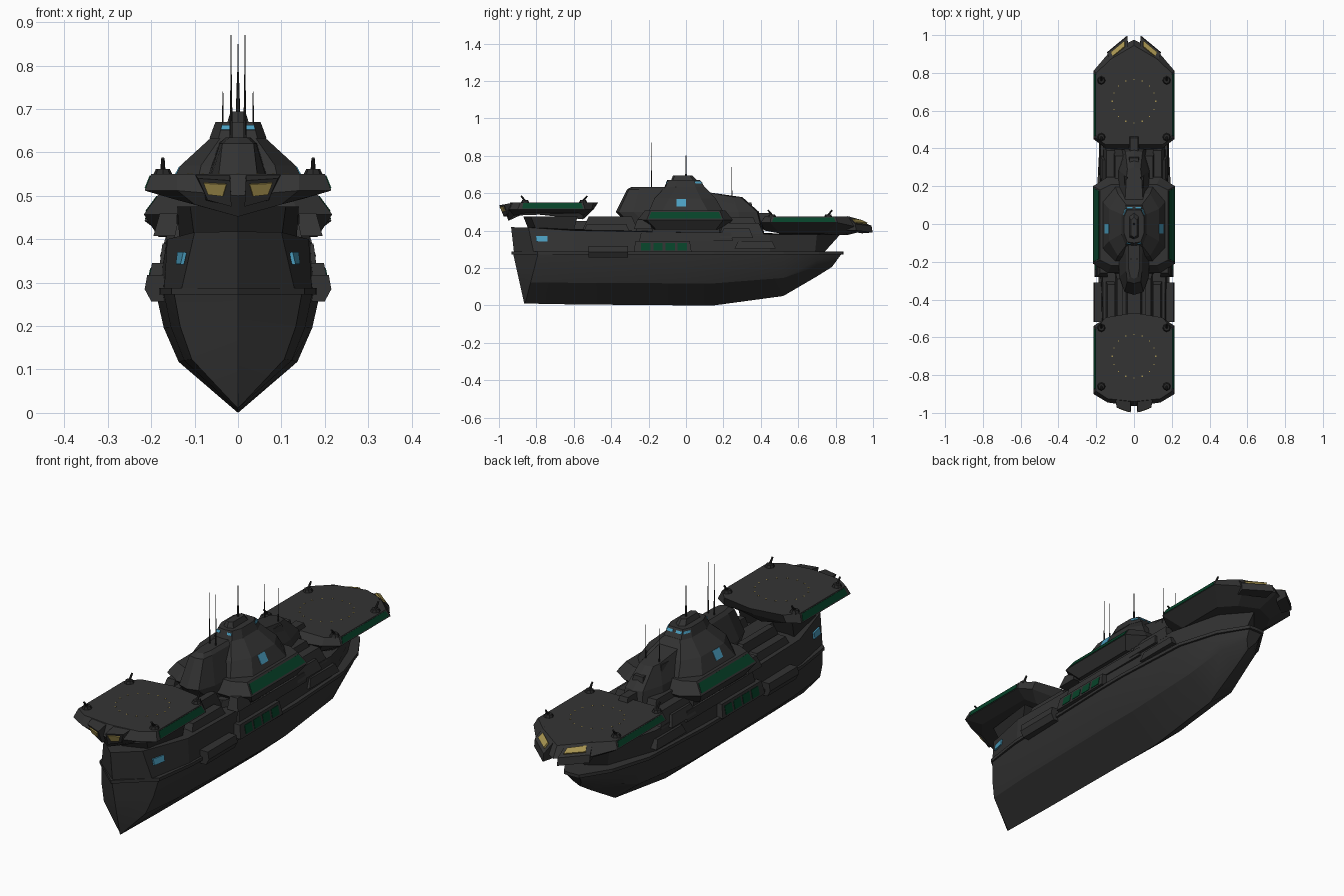
import bpy, bmesh, math
from mathutils import Vector


def mat(name, rgb):
    m = bpy.data.materials.new(name)
    m.diffuse_color = (*rgb, 1)
    return m


HULL = mat("hull_charcoal", (0.032, 0.032, 0.032))
DECK = mat("deck_charcoal", (0.034, 0.034, 0.034))
DARK = mat("dark_metal", (0.021, 0.021, 0.021))
GREEN = mat("green_panel", (0.002, 0.055, 0.022))
BLUE = mat("blue_glass", (0.07, 0.34, 0.52))
GOLD = mat("gold_lamp", (0.38, 0.29, 0.08))


def add(name, m, solids, mirror=False, caps=(True, True)):
    """Each solid is a list of rings of equal length, skinned together."""
    bm = bmesh.new()
    for s in (1, -1) if mirror else (1,):
        for rings in solids:
            vs = [[bm.verts.new((p[0] * s, p[1], p[2])) for p in r] for r in rings]
            n = len(vs[0])
            for a, b in zip(vs, vs[1:]):
                for i in range(n):
                    j = (i + 1) % n
                    bm.faces.new((a[i], a[j], b[j], b[i]))
            if caps[0]:
                bm.faces.new(vs[0][::-1])
            if caps[1]:
                bm.faces.new(vs[-1])
    bmesh.ops.remove_doubles(bm, verts=bm.verts, dist=2e-5)
    bmesh.ops.recalc_face_normals(bm, faces=bm.faces)
    me = bpy.data.meshes.new(name)
    bm.to_mesh(me)
    bm.free()
    me.materials.append(m)
    ob = bpy.data.objects.new(name, me)
    bpy.context.collection.objects.link(ob)
    return ob


def full(half):
    return half + [(-x, y, z) for x, y, z in reversed(half) if x > 1e-6]


def stack(name, m, levels):
    """Plan half-outlines (front to back) at rising heights, mirrored in x."""
    return add(name, m, [[full([(p[0], p[1], p[2] if len(p) > 2 else z) for p in h])
                          for z, h in levels]])


def block(x0, x1, y0, y1, z0, z1, ix=0.0, iy=0.0):
    """Box; ix moves the outer top edge in, iy shortens both top ends."""
    return [[(x0, y0, z0), (x1, y0, z0), (x1, y1, z0), (x0, y1, z0)],
            [(x0, y0 + iy, z1), (x1 - ix, y0 + iy, z1), (x1 - ix, y1 - iy, z1), (x0, y1 - iy, z1)]]


def plate(*pts, t=0.0018):
    """Thin slab lying on a quad."""
    v = [Vector(p) for p in pts]
    n = (v[1] - v[0]).cross(v[2] - v[0]).normalized() * t
    return [[p - n for p in v], [p + n for p in v]]


def rod(a, b, r0, r1, n=8):
    a, b = Vector(a), Vector(b)
    q = (b - a).to_track_quat('Z', 'Y')
    ring = lambda c, r: [c + q @ Vector((r * math.cos(2 * math.pi * i / n),
                                         r * math.sin(2 * math.pi * i / n), 0)) for i in range(n)]
    return [ring(a, r0), ring(b, r1)]


# Lower hull: stations of keel y, rail y, keel z, half width
def station(yk, yr, zk, w):
    return full([(0, yk, zk)] + [(w * f, yk + (yr - yk) * t, zk + (0.28 - zk) * t)
                                 for f, t in ((0.72, 0.42), (0.9, 0.7), (1, 1))])


stations = [(-0.865, -0.925, 0.01, 4e-6), (-0.86, -0.79, 0.01, 0.148), (-0.6, -0.6, 0.005, 0.172),
            (0, 0, 0, 0.19), (0.15, 0.15, 0, 0.19), (0.52, 0.52, 0.05, 0.17),
            (0.7, 0.7, 0.155, 0.115), (0.78, 0.835, 0.205, 0.035)]
hull = add("lower_hull", HULL, [[station(*s) for s in stations]], caps=(False, True))
bpy.context.view_layer.objects.active = hull
hull.select_set(True)
bpy.ops.object.shade_smooth_by_angle(angle=math.radians(25))

# Rub rail around the hull
rail = [(0, -0.932), (0.153, -0.795), (0.18, -0.6), (0.197, 0), (0.197, 0.15),
        (0.178, 0.52), (0.12, 0.71), (0.038, 0.84), (0, 0.842)]
stack("hull_rail", HULL, [(0.273, rail), (0.288, rail)])

# Upper hull with raked bow and overhanging stern
stack("upper_hull", HULL, [
    (0.285, [(0, -0.92), (0.13, -0.815), (0.17, -0.6), (0.182, 0), (0.166, 0.45), (0.08, 0.69), (0, 0.74)]),
    (0.39, [(0, -0.935, 0.418), (0.1, -0.842, 0.416), (0.163, -0.6, 0.4), (0.168, 0), (0.162, 0.45, 0.38),
            (0.1, 0.7, 0.38), (0, 0.83, 0.385)])])
add("bow_windows", BLUE, [plate((0.1285, -0.8, 0.342), (0.1395, -0.74, 0.342),
                                (0.136, -0.74, 0.37), (0.122, -0.8, 0.37), t=0.004)], True)

# Side sponsons and panels
add("side_sponsons", HULL, [block(0.15, 0.215, -0.52, -0.31, 0.285, 0.318, 0.006),
                            [block(0.15, 0.215, -0.52, -0.31, 0.285, 0.3)[0],
                             block(0.15, 0.2, -0.52, -0.31, 0.257, 0.3)[0]],
                            block(0.15, 0.21, -0.28, 0.03, 0.285, 0.345, 0.012, 0.01),
                            block(0.15, 0.185, 0.26, 0.48, 0.305, 0.345, 0.008, 0.02),
                            block(0.15, 0.18, -0.25, 0.25, 0.345, 0.39, 0.006, 0.01)], True)
add("sponson_windows", GREEN, [plate((0.2085, y, 0.294), (0.2085, y + 0.05, 0.294),
                                     (0.2005, y + 0.05, 0.333), (0.2005, y, 0.333))
                               for y in (-0.24, -0.175, -0.11, -0.045)], True)

# Midship deck boxes fore and aft of the tower
add("midship_boxes", HULL, [block(0.0, 0.045, -0.6, -0.25, 0.39, 0.45, 0.01, 0.01),
                            block(0.06, 0.1, -0.56, -0.25, 0.39, 0.475, 0.01, 0.04),
                            block(0.1, 0.15, -0.55, -0.3, 0.39, 0.435, 0.01, 0.02),
                            block(0.14, 0.195, -0.28, -0.18, 0.407, 0.46, 0.015, 0.02),
                            block(0.1, 0.165, 0.15, 0.42, 0.37, 0.44, 0.02, 0.03),
                            block(0.05, 0.12, 0.15, 0.4, 0.37, 0.47, 0.02, 0.04),
                            block(0.15, 0.18, 0.18, 0.36, 0.36, 0.41, 0.015, 0.02)], True)

# Front landing deck on its pedestal
stack("front_pedestal", DARK, [
    (0.4, [(0, -0.84), (0.1, -0.8), (0.135, -0.6), (0, -0.6)]),
    (0.475, [(0, -0.87), (0.11, -0.83), (0.14, -0.58), (0, -0.58)])])
stack("front_deck", DECK, [
    (0.455, [(0, -0.95, 0.452), (0.1, -0.92, 0.48), (0.15, -0.86, 0.493), (0.15, -0.57, 0.493),
             (0.1, -0.55, 0.48), (0, -0.55, 0.46)]),
    (0.512, [(0, -0.965, 0.5), (0.14, -0.945), (0.215, -0.9), (0.215, -0.54), (0.16, -0.505), (0, -0.495)]),
    (0.55, [(0, -0.94), (0.14, -0.925), (0.2, -0.885), (0.2, -0.55), (0.15, -0.495), (0, -0.47)])])
add("front_lamp_pods", HULL, [[
    [(0.015, -0.975, 0.475), (0.07, -0.955, 0.49), (0.08, -0.92, 0.49), (0.015, -0.93, 0.475)],
    [(0.018, -0.998, 0.535), (0.092, -0.972, 0.54), (0.1, -0.92, 0.55), (0.018, -0.92, 0.55)]]], True)
add("front_lamps", GOLD, [plate((0.034, -0.979, 0.5), (0.068, -0.9675, 0.504),
                                (0.078, -0.975, 0.53), (0.026, -0.993, 0.527), t=0.004)], True)
add("front_deck_stripes", GREEN, [plate((0.2135, -0.875, 0.517), (0.2135, -0.55, 0.517),
                                        (0.202, -0.56, 0.546), (0.202, -0.87, 0.546))], True)

# Rear landing deck
stack("rear_deck", DECK, [
    (0.385, [(0, 0.42, 0.4), (0.12, 0.42, 0.4), (0.14, 0.5), (0.14, 0.74), (0.09, 0.82, 0.375),
             (0, 0.86, 0.375)]),
    (0.442, [(0, 0.39, 0.43), (0.15, 0.4), (0.215, 0.45), (0.215, 0.81), (0.13, 0.91, 0.42), (0, 0.975, 0.405)]),
    (0.474, [(0, 0.42), (0.15, 0.42), (0.2, 0.455), (0.2, 0.8), (0.12, 0.875), (0, 0.945, 0.455)])])
add("rear_lamp_pods", HULL, [[
    [(0.03, 0.94, 0.385), (0.036, 0.998, 0.39), (0.142, 0.91, 0.4), (0.125, 0.86, 0.4)],
    [(0.03, 0.93, 0.455), (0.036, 0.992, 0.425), (0.142, 0.905, 0.435), (0.125, 0.86, 0.478)]]], True)
add("rear_lamps", GOLD, [plate((0.048, 0.94, 0.453), (0.05, 0.968, 0.438),
                               (0.122, 0.908, 0.443), (0.111, 0.888, 0.461), t=0.004)], True)
add("rear_deck_stripes", GREEN, [plate((0.213, 0.46, 0.446), (0.213, 0.8, 0.446),
                                       (0.202, 0.79, 0.47), (0.202, 0.47, 0.47))], True)

# Small deck lights in a circle, and corner gun mounts
lights = []
for cy, z in ((-0.7, 0.55), (0.65, 0.474)):
    for k in range(16):
        a = k * math.pi / 8
        x, y = 0.115 * math.cos(a), cy + 0.115 * math.sin(a)
        lights.append(block(x - 0.003, x + 0.003, y - 0.003, y + 0.003, z - 0.001, z + 0.001))
add("deck_lights", GOLD, lights)
guns = []
for y, z, d in ((-0.86, 0.55, -1), (-0.55, 0.55, 1), (0.46, 0.474, -1), (0.76, 0.474, 1)):
    guns += [rod((0.173, y, z - 0.003), (0.173, y, z + 0.012), 0.023, 0.016),
             rod((0.173, y, z + 0.008), (0.173, y + 0.022 * d, z + 0.036), 0.006, 0.004)]
add("deck_guns", DARK, guns, True)

# Main tower: base, flared gallery, faceted body, bridge and roof
stack("tower_base", HULL, [
    (0.38, [(0, -0.27), (0.1, -0.27), (0.165, -0.18), (0.165, 0.18), (0.1, 0.25), (0, 0.25)]),
    (0.43, [(0, -0.26), (0.1, -0.26), (0.165, -0.18), (0.165, 0.18), (0.1, 0.24), (0, 0.24)])])
stack("tower_gallery", HULL, [
    (0.405, [(0, -0.2), (0.11, -0.2), (0.183, -0.16), (0.183, 0.16), (0.11, 0.2), (0, 0.2)]),
    (0.457, [(0, -0.26), (0.14, -0.26), (0.217, -0.21), (0.217, 0.2), (0.14, 0.25), (0, 0.25)]),
    (0.507, [(0, -0.22), (0.12, -0.22), (0.18, -0.19), (0.18, 0.18), (0.12, 0.21), (0, 0.21)])])
add("gallery_windows", GREEN, [plate((0.212, -0.2, 0.464), (0.212, 0.19, 0.464),
                                     (0.186, 0.175, 0.499), (0.186, -0.185, 0.499))], True)
stack("tower_body", HULL, [
    (0.5, [(0, -0.2), (0.1, -0.2), (0.168, -0.13), (0.168, 0.12), (0.1, 0.2), (0, 0.2)]),
    (0.57, [(0, -0.17), (0.085, -0.17), (0.132, -0.09), (0.132, 0.08), (0.085, 0.16), (0, 0.16)]),
    (0.634, [(0, -0.11), (0.04, -0.11), (0.062, -0.05), (0.062, 0.05), (0.04, 0.1), (0, 0.1)])])
add("tower_side_windows", BLUE, [plate((0.1545, -0.05, 0.528), (0.1545, 0.0, 0.528),
                                       (0.134, 0.0, 0.567), (0.134, -0.05, 0.567))], True)
stack("bridge", HULL, [
    (0.632, [(0, -0.115), (0.045, -0.11), (0.066, -0.06), (0.066, 0.05), (0.045, 0.1), (0, 0.1)]),
    (0.67, [(0, -0.1), (0.035, -0.095), (0.052, -0.05), (0.052, 0.04), (0.035, 0.075), (0, 0.075)])])
add("bridge_windows", BLUE, [
    plate((0.018, -0.106, 0.652), (0.039, -0.1035, 0.652), (0.037, -0.0995, 0.662), (0.018, -0.102, 0.662), t=0.003),
    plate((0.008, 0.0875, 0.652), (0.039, 0.0875, 0.652), (0.037, 0.081, 0.662), (0.008, 0.081, 0.662)),
    plate((0.0435, 0.083, 0.652), (0.056, 0.05, 0.652), (0.0535, 0.046, 0.662), (0.0415, 0.077, 0.662))], True)
stack("bridge_roof", DECK, [
    (0.668, [(0, -0.08), (0.025, -0.07), (0.025, 0.04), (0, 0.06)]),
    (0.694, [(0, -0.07), (0.017, -0.06), (0.017, 0.02), (0, 0.035)])])

# Forward command tower with undercut nose
stack("forward_tower", HULL, [
    (0.42, [(0, -0.3), (0.06, -0.28), (0.08, -0.2), (0.08, -0.1), (0, -0.1)]),
    (0.5, [(0, -0.375), (0.05, -0.36), (0.078, -0.28), (0.085, -0.1), (0, -0.1)]),
    (0.62, [(0, -0.315), (0.036, -0.305), (0.042, -0.25), (0.045, -0.08), (0, -0.08)]),
    (0.634, [(0, -0.29), (0.02, -0.28), (0.028, -0.24), (0.03, -0.08), (0, -0.08)])])

# Rear stepped tower
stack("rear_tower", HULL, [
    (0.38, [(0, 0.08), (0.1, 0.08), (0.1, 0.3), (0.06, 0.41), (0, 0.42)]),
    (0.5, [(0, 0.08), (0.085, 0.08), (0.075, 0.28), (0.045, 0.38), (0, 0.39)]),
    (0.58, [(0, 0.08, 0.62), (0.05, 0.08, 0.61), (0.04, 0.25), (0.035, 0.29), (0, 0.3)])])
add("rear_tower_steps", HULL, [block(0, 0.032, 0.27, 0.365, 0.48, 0.55, 0.008, 0.015),
                               block(0, 0.028, 0.36, 0.47, 0.45, 0.495, 0.008, 0.015),
                               block(0.03, 0.065, 0.17, 0.27, 0.5, 0.575, 0.015, 0.02)], True)

# Antennas
add("antenna_pairs", DARK, [rod((0.016, -0.185, 0.62), (0.016, -0.185, 0.72), 0.004, 0.0025, 6),
                            rod((0.016, -0.185, 0.72), (0.016, -0.185, 0.87), 0.002, 0.001, 6),
                            rod((0.035, 0.245, 0.56), (0.035, 0.245, 0.62), 0.004, 0.0025, 6),
                            rod((0.035, 0.245, 0.62), (0.035, 0.245, 0.74), 0.002, 0.001, 6)], True)
add("main_antenna", DARK, [rod((0, 0, 0.69), (0, 0, 0.76), 0.005, 0.003, 6),
                           rod((0, 0, 0.76), (0, 0, 0.85), 0.002, 0.001, 6)])
